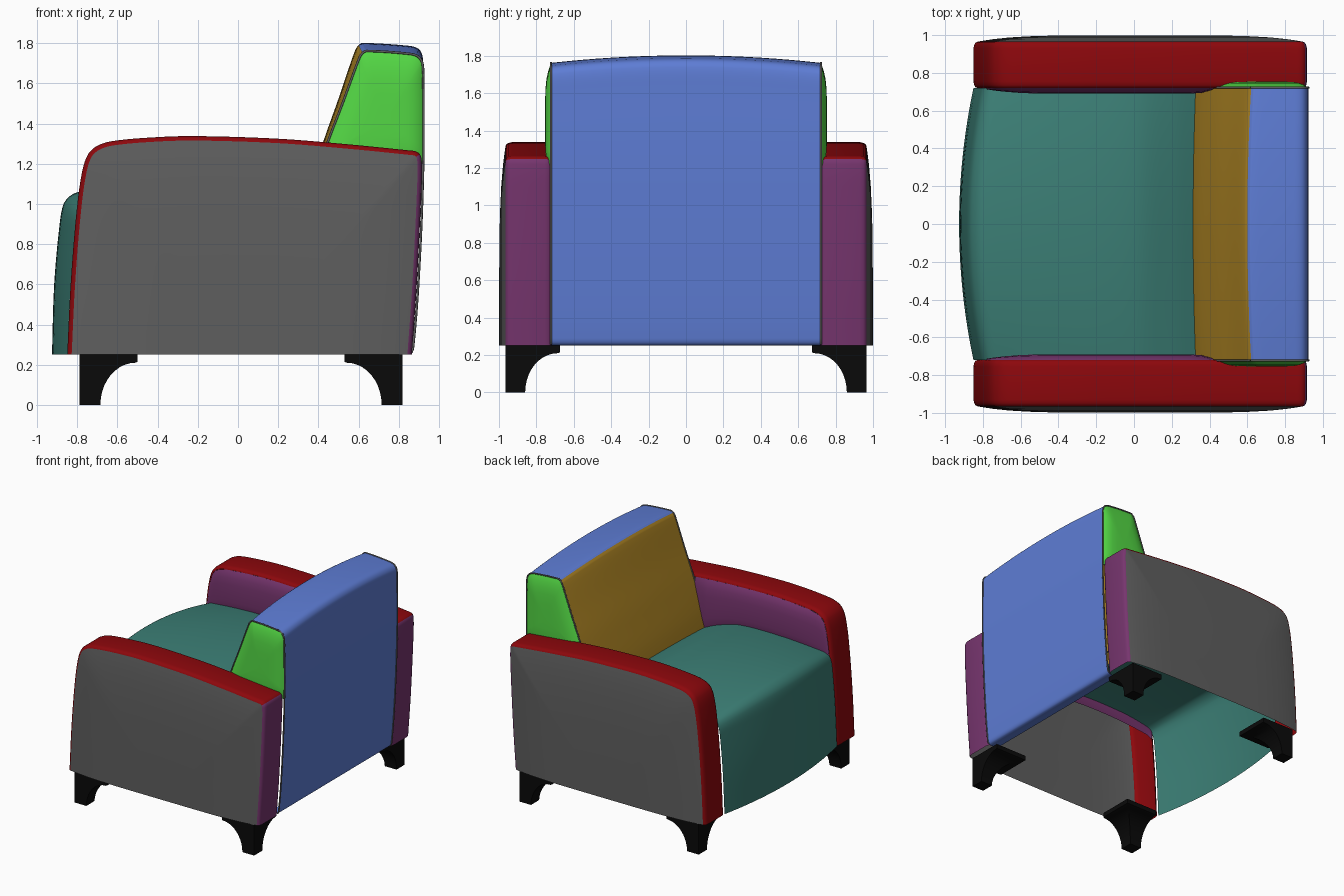
import bpy, bmesh, math
from mathutils import Vector

if "Cube" in bpy.data.objects:
    bpy.data.objects.remove(bpy.data.objects["Cube"])


def material(name, rgb):
    m = bpy.data.materials.new(name)
    m.diffuse_color = [(c / 255) ** 2.2 for c in rgb] + [1]
    m.use_nodes = True
    m.node_tree.nodes["Principled BSDF"].inputs["Base Color"].default_value = m.diffuse_color
    return m


RED = material("red", (140, 16, 20))
PURPLE = material("purple", (118, 56, 110))
TEAL = material("teal", (62, 126, 117))
OCHRE = material("ochre", (178, 136, 42))
BLUE = material("blue", (94, 124, 212))
GREEN = material("green", (84, 214, 70))
GREY = material("grey", (95, 95, 95))
BLACK = material("black", (18, 18, 18))


def smooth_path(pts, n=6):
    """Hermite curve through points, tangents weighted by chord length."""
    p = [Vector(q) for q in pts]
    tang = []
    for i in range(len(p)):
        a, b = p[max(i - 1, 0)], p[min(i + 1, len(p) - 1)]
        tang.append((b - a) / ((b - p[i]).length + (p[i] - a).length))
    out = []
    for i in range(len(p) - 1):
        L = (p[i + 1] - p[i]).length
        for k in range(n):
            t = k / n
            out.append(p[i] * (2*t**3 - 3*t**2 + 1) + tang[i] * L * (t**3 - 2*t**2 + t)
                       + p[i + 1] * (3*t**2 - 2*t**3) + tang[i + 1] * L * (t**3 - t**2))
    return out + [p[-1]]


def surface(name, rows, mat, facing, closed=False, caps=False, mirror=False, angle=40):
    """Skin a grid of points; facing is the direction of the outside."""
    bm = bmesh.new()
    vs = [[bm.verts.new(p) for p in r] for r in rows]
    n = len(rows[0])
    for a, b in zip(vs, vs[1:]):
        for j in range(n if closed else n - 1):
            k = (j + 1) % n
            bm.faces.new((a[j], a[k], b[k], b[j]))
    if caps:
        bm.faces.new(vs[0])
        bm.faces.new(vs[-1])
    bmesh.ops.remove_doubles(bm, verts=bm.verts, dist=1e-5)
    bmesh.ops.recalc_face_normals(bm, faces=bm.faces)
    bm.normal_update()
    if not caps:
        total = sum((f.normal * f.calc_area() for f in bm.faces), Vector())
        if total.dot(Vector(facing)) < 0:
            bmesh.ops.reverse_faces(bm, faces=bm.faces)
    me = bpy.data.meshes.new(name)
    bm.to_mesh(me)
    bm.free()
    ob = bpy.data.objects.new(name, me)
    bpy.context.collection.objects.link(ob)
    me.materials.append(mat)
    bpy.ops.object.select_all(action='DESELECT')
    ob.select_set(True)
    bpy.context.view_layer.objects.active = ob
    bpy.ops.object.shade_smooth_by_angle(angle=math.radians(angle))
    if mirror:
        mod = ob.modifiers.new("Mirror", 'MIRROR')
        mod.use_axis = (False, True, False)
    return ob


def inset(path, d):
    """Offset an x-z path inwards."""
    out = []
    for i, p in enumerate(path):
        t = (path[min(i + 1, len(path) - 1)] - path[max(i - 1, 0)]).normalized()
        out.append(Vector((p.x + t.y * d, max(p.y - t.x * d, 0.25))))
    out[0].y = out[-1].y = 0.25
    return out


# Arm outline in x-z, running from front bottom over the top to back bottom
front_top = [(-.85, .25), (-.833, .6), (-.805, .95), (-.778, 1.15), (-.748, 1.245), (-.70, 1.29),
             (-.62, 1.314), (-.4, 1.333), (-.2, 1.338), (.2, 1.325), (.55, 1.297), (.85, 1.267),
             (.885, 1.262), (.905, 1.248)]
back = [(.914, 1.22), (.914, 1.1), (.89, .6), (.865, .25)]
outline = smooth_path(front_top + back)
split = (len(front_top) - 1) * 6
rings = [(.72, .022), (.724, .011), (.735, .004), (.755, 0), (.93, 0), (.948, .004), (.96, .011), (.965, .022)]
band = [[(p.x, y, p.y) for p in inset(outline, d)] for y, d in rings]
surface("arm_band", [r[:split + 1] for r in band], RED, (-.3, 0, 1), mirror=True)
surface("arm_back", [r[split:] for r in band], PURPLE, (1, 0, 0), mirror=True)

# Outer arm panels, gently pillowed
edge = inset(outline, .022)
mid = Vector((.03, .25))
rows = []
for r in (1, .985, .95, .9, .8, .65, .5, .3, .1):
    rows.append([(q.x, .965 + .034 * (1 - r ** 5), q.y) for q in (mid.lerp(p, r) for p in edge)])
rows.append([(mid.x, .999, mid.y)] * len(edge))
surface("arm_outer_panel", rows, GREY, (0, 1, 0), mirror=True)

# Seat shell: side profile x, z and centre profile x, z
seat_profile = smooth_path([
    (-.85, .25, -.926, .25), (-.833, .6, -.915, .6), (-.808, .88, -.888, .9), (-.795, .94, -.87, .995),
    (-.77, .975, -.84, 1.037), (-.72, .992, -.79, 1.06), (-.4, 1.018, -.4, 1.08), (0, 1.012, 0, 1.06),
    (.2, .96, .2, .99), (.35, .895, .34, .92)] and
    [Vector(v) for v in (
        (-.85, .25, -.926, .25), (-.833, .6, -.915, .6), (-.808, .88, -.888, .9), (-.795, .94, -.87, .995),
        (-.77, .975, -.84, 1.037), (-.72, .992, -.79, 1.06), (-.4, 1.018, -.4, 1.08), (0, 1.012, 0, 1.06),
        (.2, .96, .2, .99), (.35, .895, .34, .92))])
ys = [.72 * i / 12 for i in range(-12, 13)]


def crown(y):
    return 1 - (y / .72) ** 2


rows = []
for y in ys:
    w = crown(y)
    rows.append([(p[0] + (p[2] - p[0]) * w, y, p[1] + (p[3] - p[1]) * w) for p in seat_profile])
surface("seat", rows, TEAL, (-1, 0, 1))


def height_at(path, x):
    for a, b in zip(path, path[1:]):
        if a[0] <= x <= b[0]:
            return a[1] + (b[1] - a[1]) * (x - a[0]) / max(b[0] - a[0], 1e-6)
    return path[-1][1]


# Inner arm panels, from the seat up to the band
rows = []
xs = [-.78, -.77, -.755, -.735, -.71, -.67, -.6] + [-.5 + .1 * i for i in range(9)] + [.36, .42]
for x in xs:
    top, low = height_at(edge, x), height_at(seat_profile, x) - .06
    side = min(1, (x + .79) / .25, (.43 - x) / .1) ** .5
    rows.append([(x, .72 - .03 * side * (1 - abs(2 * v - 1) ** 4), low + (top - low) * v)
                 for v in (0, .05, .15, .3, .5, .7, .85, .93, .98, 1)])
surface("arm_inner_panel", rows, PURPLE, (0, -1, 0), mirror=True)

# Backrest: rear cover over top and back, crowned across the width
rear = smooth_path([(.62, 1.752), (.64, 1.762), (.85, 1.748), (.895, 1.735), (.918, 1.70), (.922, 1.6),
                    (.922, 1.2), (.903, .7), (.872, .29), (.855, .255), (.78, .25)], 5)
rows = []
for y in ys:
    w = crown(y)
    rows.append([(p.x - .02 * w * max(0, min(1, (.9 - p.x) / .25)) * (p.y > 1.5), y,
                  p.y + .04 * w * max(0, min(1, (p.y - 1.2) / .5))) for p in rear])
surface("backrest_rear", rows, BLUE, (1, 0, .3))

# Backrest: front cushion face
front = smooth_path([(.62, 1.752), (.605, 1.73), (.52, 1.50), (.44, 1.29), (.365, 1.06), (.325, .9), (.315, .84)], 5)
rows = []
for y in ys:
    w = crown(y)
    rows.append([(p.x - .02 * w, y, p.y + .04 * w * max(0, min(1, (p.y - 1.2) / .5))) for p in front])
surface("backrest_front", rows, OCHRE, (-1, 0, .3))

# Backrest: pillowed side gussets
gusset = [p for p in reversed(front) if p.y > 1.18] + [p for p in rear[1:] if p.y > 1.18]
mid = Vector((.73, 1.42))
rows = [[(q.x, .72 + .034 * (1 - r ** 5), q.y) for q in (mid.lerp(p, r) for p in gusset)]
        for r in (1, .98, .94, .87, .75, .6, .35, 0)]
surface("backrest_side", rows, GREEN, (0, 1, 0), closed=True, mirror=True)


# Thin piping along the backrest side seams
def piping(name, pts):
    for s, label in ((1, "left"), (-1, "right")):
        cu = bpy.data.curves.new(name, 'CURVE')
        cu.dimensions = '3D'
        cu.bevel_depth = .006
        cu.bevel_resolution = 2
        sp = cu.splines.new('POLY')
        sp.points.add(len(pts) - 1)
        for q, p in zip(sp.points, pts):
            q.co = (p.x, s * .722, p.y, 1)
        ob = bpy.data.objects.new(name + "_" + label, cu)
        bpy.context.collection.objects.link(ob)
        cu.materials.append(GREY)


piping("backrest_front_piping", [p for p in front if p.y > .9])
piping("backrest_rear_piping", [p for p in rear if p.x > .86 or p.y > 1])

# Bracket legs: square section flaring upwards from the outer corner
levels = [(.21 * math.sin(t), .105 + .175 * (1 - math.cos(t)))
          for t in (math.pi / 2 * i / 10 for i in range(11))] + [(.214, .29), (.252, .29)]
for name, ox, s in (("front_leg", -.79, 1), ("back_leg", .82, -1)):
    rows = [[(ox, .965, z), (ox + s * w, .965, z), (ox + s * w, .965 - w, z), (ox, .965 - w, z)]
            for z, w in levels]
    surface(name, rows, BLACK, (0, 0, 1), closed=True, caps=True, mirror=True, angle=35)
